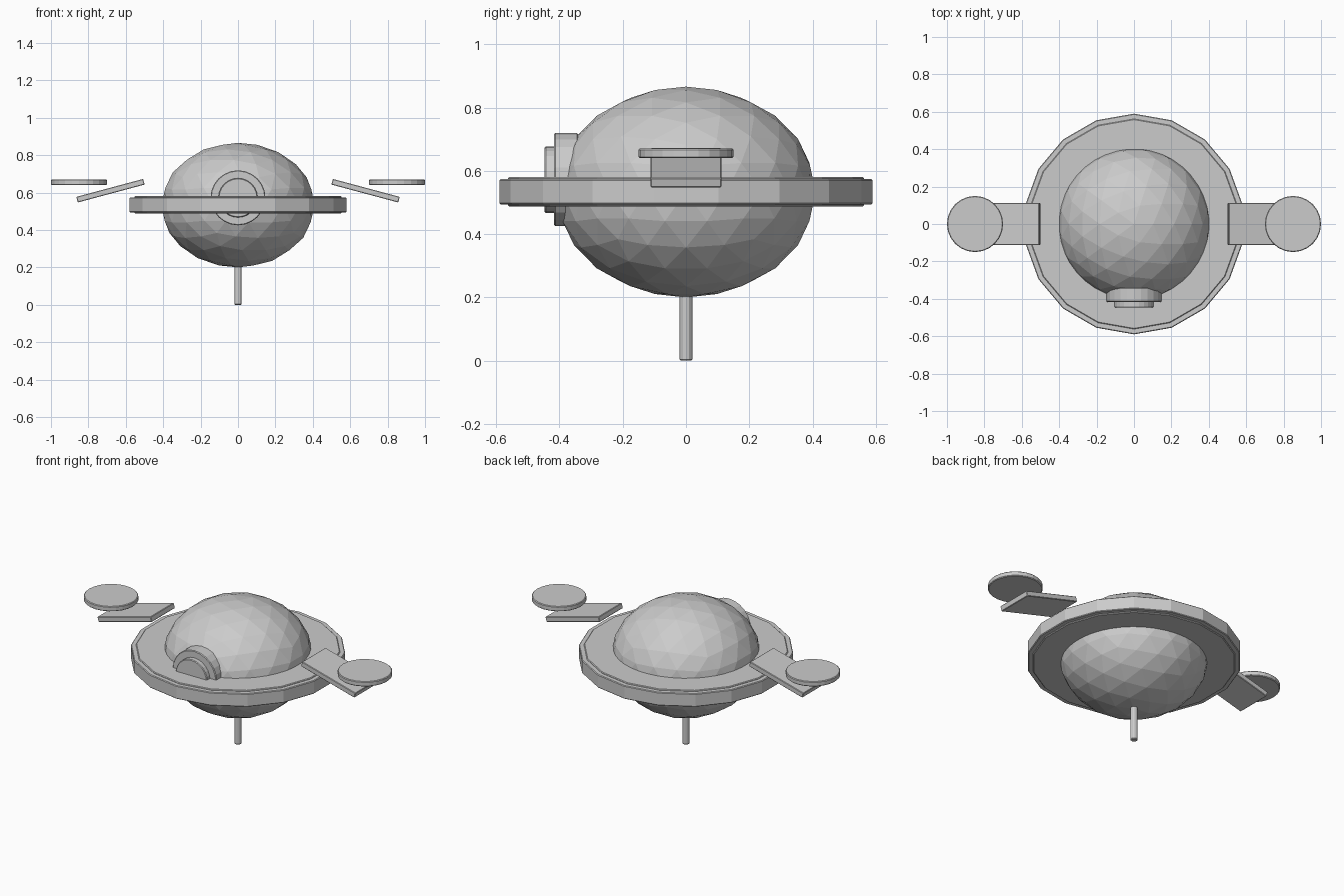
import bpy
from math import radians

if "Cube" in bpy.data.objects:
    bpy.data.objects.remove(bpy.data.objects["Cube"])


def finish(obj, name, bevel=0.0):
    obj.name = name
    bpy.ops.object.transform_apply(location=False, rotation=True, scale=True)
    if bevel:
        mod = obj.modifiers.new("edge_bevel", 'BEVEL')
        mod.width = bevel
        mod.segments = 1
        mod.limit_method = 'ANGLE'
        mod.angle_limit = radians(40)
    return obj


def disc(name, radius, depth, loc, sides, rot=(0, 0, 0), bevel=0.004):
    bpy.ops.mesh.primitive_cylinder_add(vertices=sides, radius=radius, depth=depth,
                                        location=loc, rotation=rot)
    return finish(bpy.context.object, name, bevel)


# Squashed faceted body
bpy.ops.mesh.primitive_ico_sphere_add(subdivisions=3, radius=1, location=(0, 0, 0.533))
body = bpy.context.object
body.scale = (0.41, 0.41, 0.333)
finish(body, "body")

# Stepped ring around the waist
disc("ring_rim", 0.59, 0.08, (0, 0, 0.534), 18)
disc("ring_plate", 0.562, 0.093, (0, 0, 0.534), 18)

# Round porthole on the front
facing = (radians(90), 0, 0)
disc("porthole_frame", 0.147, 0.077, (0, -0.3785, 0.572), 24, facing)
disc("porthole_glass", 0.105, 0.07, (0, -0.412, 0.572), 24, facing)

# Support rod below the body
disc("stand_rod", 0.02, 0.25, (0, 0, 0.125), 12)

# Sloping arm and round pad on each side
for side, label in ((-1, "left"), (1, "right")):
    bpy.ops.mesh.primitive_cube_add(size=1, location=(side * 0.682, 0, 0.61),
                                    rotation=(0, side * radians(15), 0))
    arm = bpy.context.object
    arm.scale = (0.37, 0.224, 0.031)
    finish(arm, label + "_arm", 0.003)
    disc(label + "_pad", 0.15, 0.03, (side * 0.85, 0, 0.655), 24)
